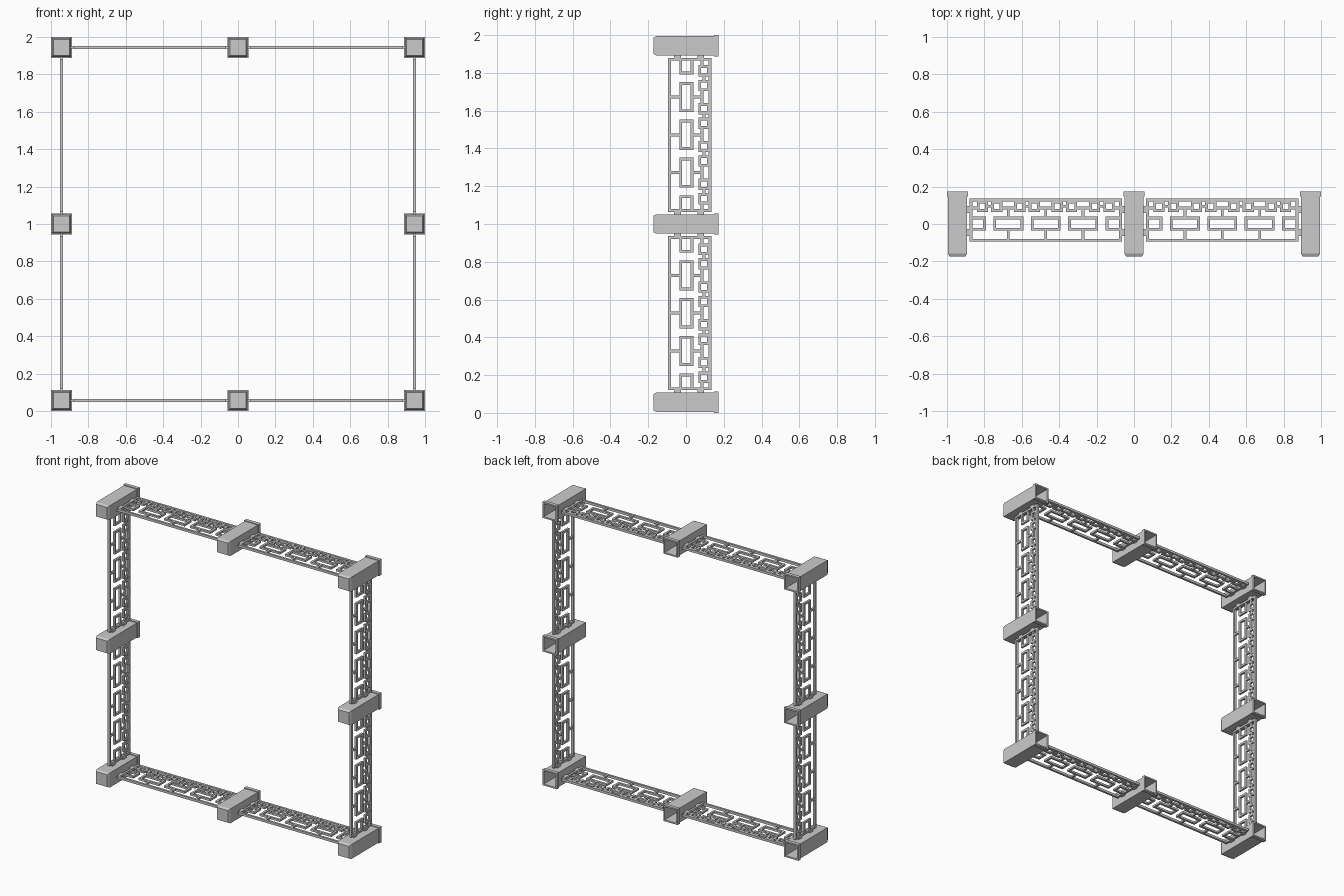
import bpy, bmesh
from mathutils import Matrix, Vector
from math import pi

cube = bpy.data.objects.get("Cube")
if cube:
    bpy.data.objects.remove(cube, do_unlink=True)

EDGE = 0.944      # distance from middle to post centres
PITCH = 0.2       # spacing of the lattice motif
HALF = 2 * PITCH  # half length of a panel frame
BAR = 0.015
FRAME_T, FRET_T, TAB_T = 0.017, 0.014, 0.012


def make_mesh(name, bm):
    bmesh.ops.recalc_face_normals(bm, faces=bm.faces)
    mesh = bpy.data.meshes.new(name)
    bm.to_mesh(mesh)
    bm.free()
    return mesh


def place(name, mesh, matrix):
    obj = bpy.data.objects.new(name, mesh)
    bpy.context.collection.objects.link(obj)
    obj.matrix_world = matrix


def slab(bm, x0, x1, y0, y1, thick):
    # Flat bar, trimmed to the panel length unless it is a tab
    centre = Vector(((x0 + x1) / 2, (y0 + y1) / 2, 0))
    size = Vector((x1 - x0, y1 - y0, thick))
    bmesh.ops.create_cube(bm, size=1, matrix=Matrix.Translation(centre) @ Matrix.Diagonal(size.to_4d()))


def fret(bm, x0, x1, y0, y1):
    x0, x1 = max(x0, -HALF), min(x1, HALF)
    if x1 - x0 > 0.001:
        slab(bm, x0, x1, y0, y1, FRET_T)


def ring(bm, cx, cy, w, h):
    # Rectangular outline
    for s in (-1, 1):
        ex, ey = cx + s * (w - BAR) / 2, cy + s * (h - BAR) / 2
        fret(bm, cx - w / 2, cx + w / 2, ey - BAR / 2, ey + BAR / 2)
        fret(bm, ex - BAR / 2, ex + BAR / 2, cy - h / 2, cy + h / 2)


# Hollow square post: tapered closed front, flanged open back
def post_mesh():
    bm = bmesh.new()
    profile = [(0.043, -0.173), (0.051, -0.157), (0.051, 0.148), (0.056, 0.148),
               (0.056, 0.173), (0.046, 0.173), (0.046, -0.15)]
    loops = [[bm.verts.new((sx * r, y, sz * r)) for sx, sz in ((-1, -1), (1, -1), (1, 1), (-1, 1))]
             for r, y in profile]
    for a, b in zip(loops, loops[1:]):
        for i in range(4):
            j = (i + 1) % 4
            bm.faces.new((a[i], a[j], b[j], b[i]))
    bm.faces.new(loops[0])
    bm.faces.new(loops[-1])
    return make_mesh("post", bm)


# Lattice panel lying flat, its length along x
def panel_mesh():
    bm = bmesh.new()
    front, back = -0.094, 0.135
    end = HALF + BAR / 2
    for y in (front, back - BAR):
        slab(bm, -end, end, y, y + BAR, FRAME_T)
    for s in (-1, 1):
        slab(bm, s * HALF - BAR / 2, s * HALF + BAR / 2, front, back, FRAME_T)
        # Tabs into the posts
        for y in (-0.045, 0.078):
            a, b = sorted((s * HALF, s * (HALF + 0.025)))
            slab(bm, a, b, y - 0.018, y + 0.018, TAB_T)
    box_y, box = 0.095, 0.06
    for k in range(-2, 3):
        cx = k * PITCH
        # Large rectangle with stems to both sides
        ring(bm, cx, 0.002, 0.16, 0.075)
        fret(bm, cx - BAR / 2, cx + BAR / 2, front + BAR, -0.03)
        fret(bm, cx - BAR / 2, cx + BAR / 2, 0.035, 0.085)
        # Cross link and small squares
        fret(bm, cx - 0.04, cx + 0.04, 0.078, 0.078 + BAR)
        for s in (-1, 1):
            bx = cx + s * 0.0615
            if abs(bx) < HALF:
                ring(bm, bx, box_y, box, box)
        # Short link to the next pair
        fret(bm, cx + 0.09, cx + 0.11, box_y - BAR / 2, box_y + BAR / 2)
    return make_mesh("panel", bm)


post, panel = post_mesh(), panel_mesh()
upright = Matrix.Rotation(pi / 2, 4, 'Y')
columns = (("right", -1), ("centre", 0), ("left", 1))
rows = (("bottom", -1), ("middle", 0), ("top", 1))

# Eight posts around the square
for cname, c in columns:
    for rname, r in rows:
        if c or r:
            place(f"{rname}_{cname}_post", post, Matrix.Translation((c * EDGE, 0, 1 + r * EDGE)))

# Two panels along each side
for s in (-1, 1):
    row, col = rows[s + 1][0], columns[s + 1][0]
    for h in (-1, 1):
        place(f"{row}_{columns[h + 1][0]}_panel", panel,
              Matrix.Translation((h * EDGE / 2, 0, 1 + s * EDGE)))
        place(f"{col}_{('lower', 'upper')[h > 0]}_panel", panel,
              Matrix.Translation((s * EDGE, 0, 1 + h * EDGE / 2)) @ upright)
